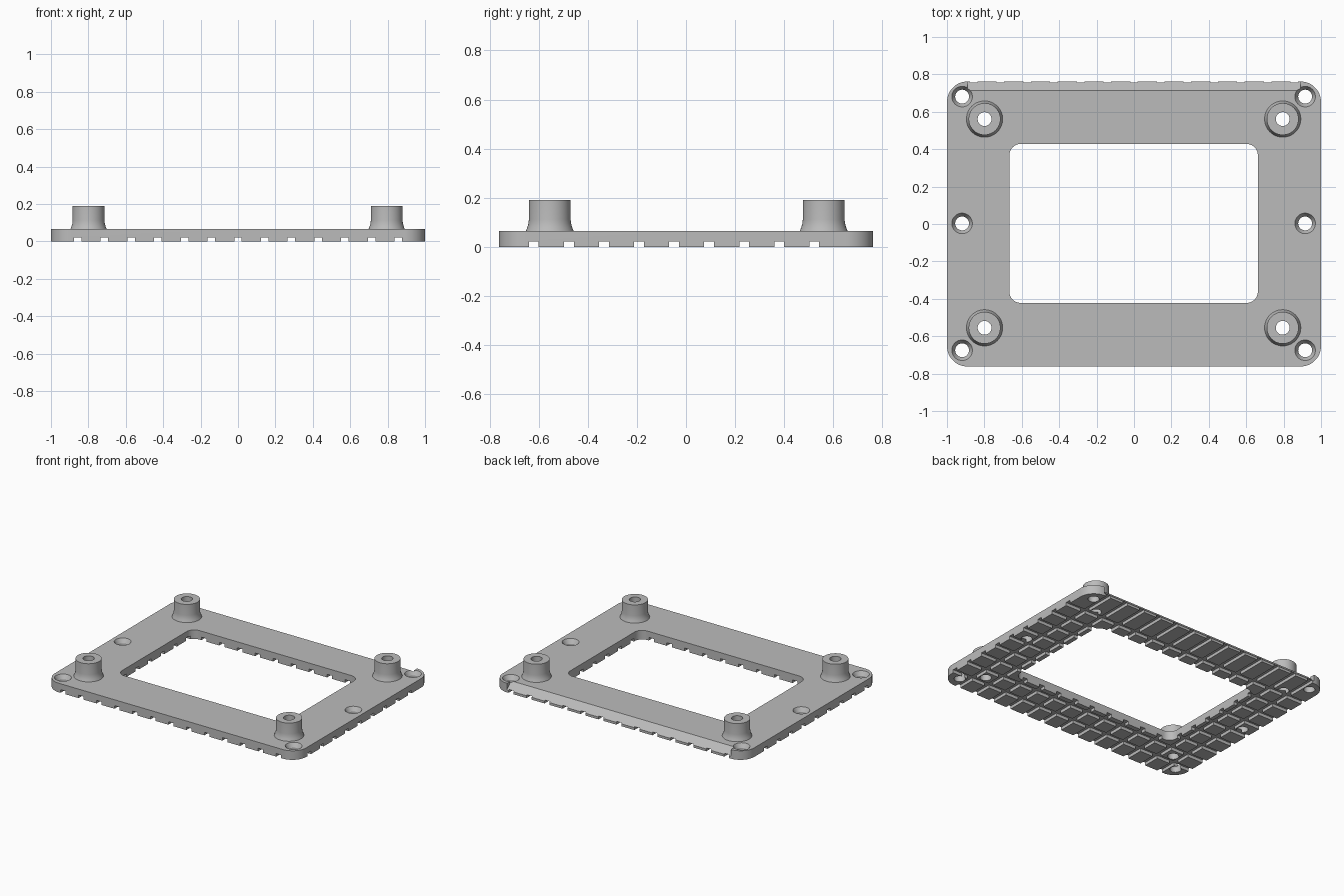
import bpy, bmesh, math
from mathutils import Vector

cube = bpy.data.objects.get("Cube")
if cube:
    bpy.data.objects.remove(cube, do_unlink=True)

TOP = 0.065
OFFSET = Vector((-0.002, 0.003, 0))   # centre of the window and hole pattern

grey = bpy.data.materials.new("plain grey")
grey.use_nodes = True
grey.diffuse_color = (0.5, 0.5, 0.5, 1)
grey.node_tree.nodes["Principled BSDF"].inputs["Base Color"].default_value = (0.5, 0.5, 0.5, 1)


def make_object(name, bm):
    bmesh.ops.recalc_face_normals(bm, faces=bm.faces)
    mesh = bpy.data.meshes.new(name)
    bm.to_mesh(mesh)
    bm.free()
    mesh.materials.append(grey)
    obj = bpy.data.objects.new(name, mesh)
    bpy.context.collection.objects.link(obj)
    return obj


def prism(bm, points, direction):
    face = bm.faces.new([bm.verts.new(p) for p in points])
    result = bmesh.ops.extrude_face_region(bm, geom=[face], use_keep_orig=True)
    verts = [g for g in result["geom"] if isinstance(g, bmesh.types.BMVert)]
    bmesh.ops.translate(bm, verts=verts, vec=direction)


def rounded_block(name, hx, hy, radius, z0, z1, centre=Vector()):
    points = []
    for quarter, (sx, sy) in enumerate([(1, 1), (-1, 1), (-1, -1), (1, -1)]):
        for i in range(13):
            a = math.pi / 2 * (quarter + i / 12)
            points.append(centre + Vector((sx * (hx - radius) + radius * math.cos(a),
                                           sy * (hy - radius) + radius * math.sin(a), z0)))
    bm = bmesh.new()
    prism(bm, points, (0, 0, z1 - z0))
    return make_object(name, bm)


def lathe(bm, profile, centre, capped, segments=48):
    rings = []
    for r, z in profile:
        ring = []
        for i in range(segments):
            a = math.tau * i / segments
            ring.append(bm.verts.new(centre + Vector((r * math.cos(a), r * math.sin(a), z))))
        rings.append(ring)
    for low, high in zip(rings, rings[1:]):
        for i in range(segments):
            j = (i + 1) % segments
            bm.faces.new((low[i], low[j], high[j], high[i]))
    if capped:
        bm.faces.new(rings[0])
        bm.faces.new(rings[-1])


def cut(target, cutter):
    cutter.hide_render = True
    mod = target.modifiers.new("cut", 'BOOLEAN')
    mod.operation, mod.solver, mod.object = 'DIFFERENCE', 'EXACT', cutter
    bpy.context.view_layer.objects.active = target
    bpy.ops.object.modifier_apply(modifier=mod.name)
    bpy.data.objects.remove(cutter, do_unlink=True)


def finish(obj):
    bpy.ops.object.select_all(action='DESELECT')
    obj.select_set(True)
    bpy.context.view_layer.objects.active = obj
    bpy.ops.object.shade_smooth_by_angle(angle=math.radians(25))


# Frame plate with rounded corners and a window
plate = rounded_block("frame_plate", 1, 0.762, 0.11, 0, TOP)
cut(plate, rounded_block("window_cutter", 0.664, 0.425, 0.06, -0.1, 0.2, OFFSET))

# Sloped rear edge, stopping short of the corners
slope = (0.762 - 0.715) / (TOP - 0.017)
section = [(0.715 - 0.02 * slope, TOP + 0.02), (0.762 + 0.02 * slope, -0.003 + 0.0),
           (0.9, -0.003), (0.9, TOP + 0.02)]
bm = bmesh.new()
prism(bm, [(-0.89, y, z) for y, z in section], (1.78, 0, 0))
cut(plate, make_object("rear_slope_cutter", bm))

# Grid of grooves underneath
PITCH, HALF, DEPTH = 1 / 7, 0.02, 0.022
bm = bmesh.new()
for i in range(-6, 7):
    x = i * PITCH
    prism(bm, [(x - HALF, -0.9, -0.05), (x + HALF, -0.9, -0.05),
               (x + HALF, -0.9, DEPTH), (x - HALF, -0.9, DEPTH)], (0, 1.8, 0))
cut(plate, make_object("lengthwise_groove_cutter", bm))
bm = bmesh.new()
for i in range(9):
    y = -0.62 + i * PITCH
    prism(bm, [(-1.1, y - HALF, -0.05), (-1.1, y + HALF, -0.05),
               (-1.1, y + HALF, DEPTH), (-1.1, y - HALF, DEPTH)], (2.2, 0, 0))
cut(plate, make_object("crosswise_groove_cutter", bm))

# Countersunk screw holes and bores below the standoffs
BORE = 0.037
bm = bmesh.new()
for sx in (-1, 1):
    for y in (-0.678, 0, 0.678):
        lathe(bm, [(BORE, -0.1), (BORE, 0.035), (0.055, TOP), (0.055, 0.1)],
              OFFSET + Vector((sx * 0.917, y, 0)), True)
    for sy in (-1, 1):
        lathe(bm, [(BORE, -0.1), (BORE, 0.1)],
              OFFSET + Vector((sx * 0.797, sy * 0.558, 0)), True)
cut(plate, make_object("hole_cutter", bm))
finish(plate)

# Four hollow standoffs with a flared foot
profile = [(0.097, TOP), (0.091, 0.08), (0.087, 0.095), (0.085, 0.112),
           (0.085, 0.19), (BORE, 0.19), (BORE, TOP)]
for sx, side in ((1, "left"), (-1, "right")):
    for sy, end in ((-1, "front"), (1, "rear")):
        bm = bmesh.new()
        lathe(bm, profile, OFFSET + Vector((sx * 0.797, sy * 0.558, 0)), False)
        finish(make_object(f"{end}_{side}_standoff", bm))
